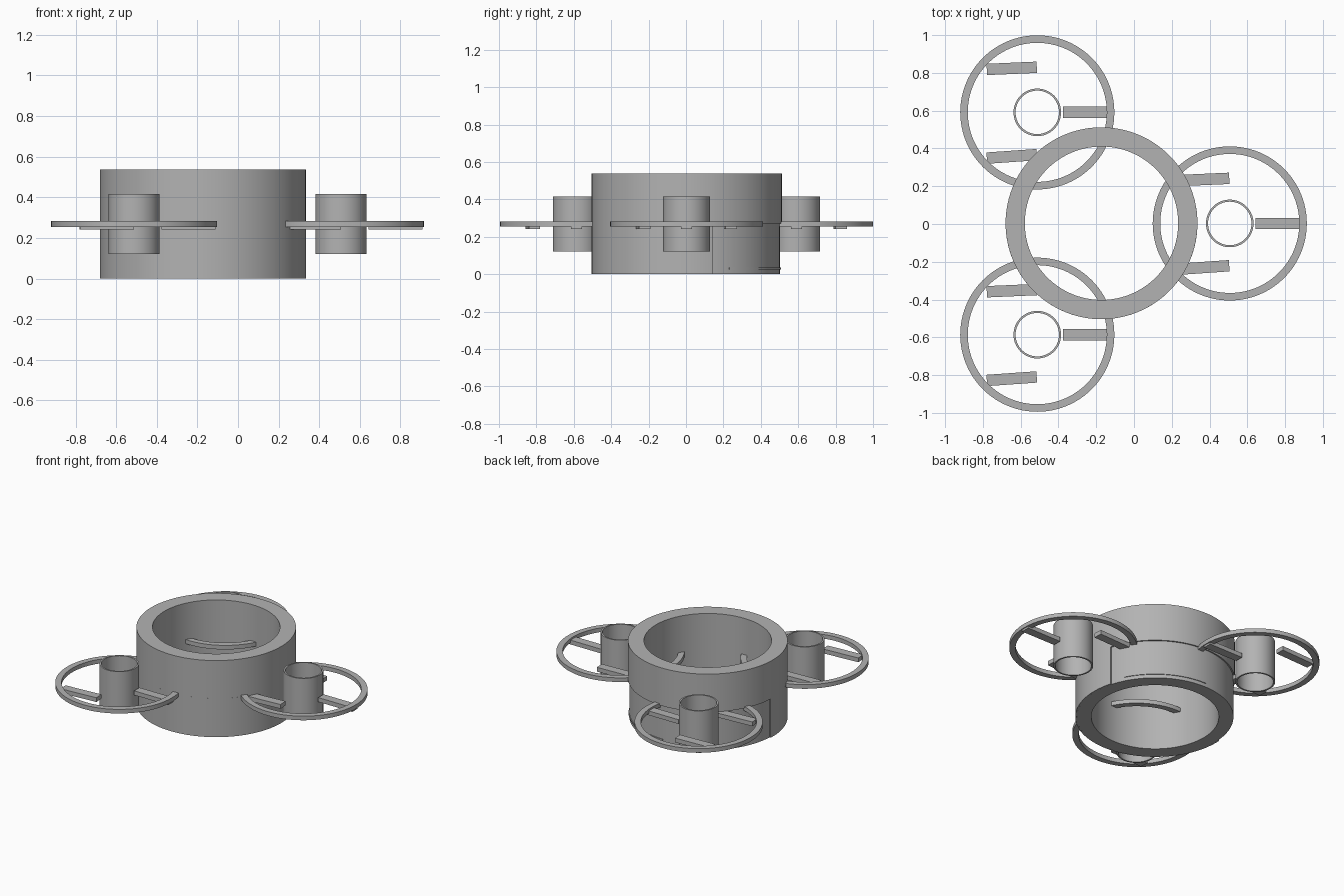
import bpy, bmesh
from math import cos, sin, pi, radians
from mathutils import Matrix, Vector

cube = bpy.data.objects.get("Cube")
if cube:
    bpy.data.objects.remove(cube, do_unlink=True)

grey = bpy.data.materials.new("plain grey")
grey.use_nodes = True
colour = (0.45, 0.45, 0.45, 1)
grey.diffuse_color = colour
grey.node_tree.nodes["Principled BSDF"].inputs["Base Color"].default_value = colour


def finish(bm, name, location):
    bmesh.ops.recalc_face_normals(bm, faces=bm.faces)
    mesh = bpy.data.meshes.new(name)
    bm.to_mesh(mesh)
    bm.free()
    mesh.materials.append(grey)
    obj = bpy.data.objects.new(name, mesh)
    bpy.context.collection.objects.link(obj)
    obj.location = location
    bpy.ops.object.select_all(action='DESELECT')
    obj.select_set(True)
    bpy.context.view_layer.objects.active = obj
    bpy.ops.object.shade_smooth_by_angle(angle=radians(30))
    return obj


def band(name, centre, r_in, r_out, z0, z1, start=0, end=360, steps=96):
    """Rectangular profile swept around z, as a full ring or an arc."""
    bm = bmesh.new()
    full = end - start == 360
    profile = [(r_in, z0), (r_out, z0), (r_out, z1), (r_in, z1)]
    loops = []
    for i in range(steps if full else steps + 1):
        a = radians(start + (end - start) * i / steps)
        loops.append([bm.verts.new((r * cos(a), r * sin(a), z)) for r, z in profile])
    pairs = list(zip(loops, loops[1:]))
    if full:
        pairs.append((loops[-1], loops[0]))
    else:
        bm.faces.new(loops[0])
        bm.faces.new(loops[-1])
    for a, b in pairs:
        for j in range(4):
            k = (j + 1) % 4
            bm.faces.new((a[j], a[k], b[k], b[j]))
    return finish(bm, name, (centre[0], centre[1], 0))


def spoke(name, centre, offset, angle):
    bm = bmesh.new()
    bmesh.ops.create_cube(bm, size=1)
    bmesh.ops.scale(bm, vec=(0.265, 0.06, 0.03), verts=bm.verts)
    bmesh.ops.rotate(bm, matrix=Matrix.Rotation(radians(angle), 3, 'Z'), verts=bm.verts)
    finish(bm, name, Vector((centre[0] + offset[0], centre[1] + offset[1], 0.256)))


# Central body: thick wall with a thin skin, cut back on the lower rear
body = (-0.172, 0.004)
band("body_wall", body, 0.406, 0.499, 0, 0.538)
band("upper_skin", body, 0.499, 0.508, 0.272, 0.538)
band("lower_skin", body, 0.499, 0.508, 0, 0.272, 177, 376)
band("rear_seam_strip", body, 0.499, 0.504, 0.025, 0.035, 27, 90, 32)

# Three pods: open tube, guard ring and three loose spokes
pods = {"left": (0.507, 0.003), "back": (-0.512, 0.591), "front": (-0.512, -0.586)}
for side, centre in pods.items():
    band(side + "_motor_tube", centre, 0.115, 0.126, 0.122, 0.416, steps=64)
    band(side + "_guard_ring", centre, 0.368, 0.408, 0.254, 0.283)
    spoke(side + "_outer_spoke", centre, (0.268, 0), 0)
    spoke(side + "_rear_spoke", centre, (-0.135, 0.233), 2.5)
    spoke(side + "_front_spoke", centre, (-0.135, -0.233), 4)
